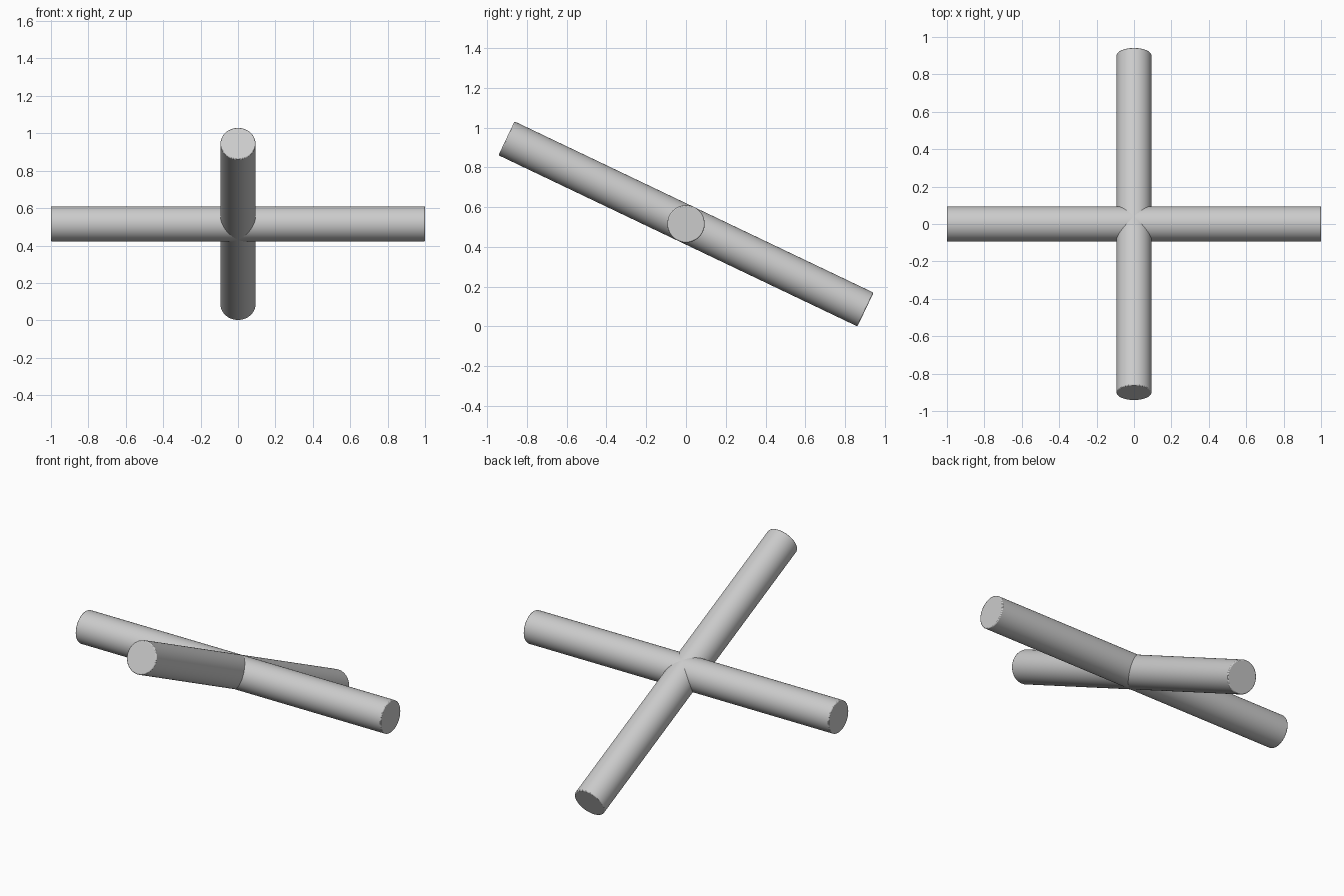
import bpy
import math

cube = bpy.data.objects.get("Cube")
if cube:
    bpy.data.objects.remove(cube, do_unlink=True)

RADIUS = 0.094
LENGTH = 2.0
TILT = math.radians(25.5)
CENTRE_Z = math.sin(TILT) * LENGTH / 2 + math.cos(TILT) * RADIUS

grey = bpy.data.materials.new("light_grey")
grey.use_nodes = True
colour = (0.6, 0.6, 0.6, 1)
grey.diffuse_color = colour
grey.node_tree.nodes["Principled BSDF"].inputs["Base Color"].default_value = colour


def rod(name, rotation):
    """Round rod through the common centre with slightly softened rims."""
    bpy.ops.mesh.primitive_cylinder_add(
        vertices=64, radius=RADIUS, depth=LENGTH,
        location=(0, 0, CENTRE_Z), rotation=rotation)
    ob = bpy.context.object
    ob.name = name
    ob.data.materials.append(grey)
    bpy.ops.object.shade_smooth_by_angle(angle=math.radians(35))
    bevel = ob.modifiers.new("soft_rim", "BEVEL")
    bevel.width = 0.005
    bevel.segments = 2
    bevel.limit_method = "ANGLE"
    bevel.angle_limit = math.radians(40)
    return ob


# Level rod from side to side
rod("cross_rod", (0, math.pi / 2, 0))

# Sloping rod, high at the front and low at the back
rod("sloping_rod", (math.pi / 2 - TILT, 0, 0))
